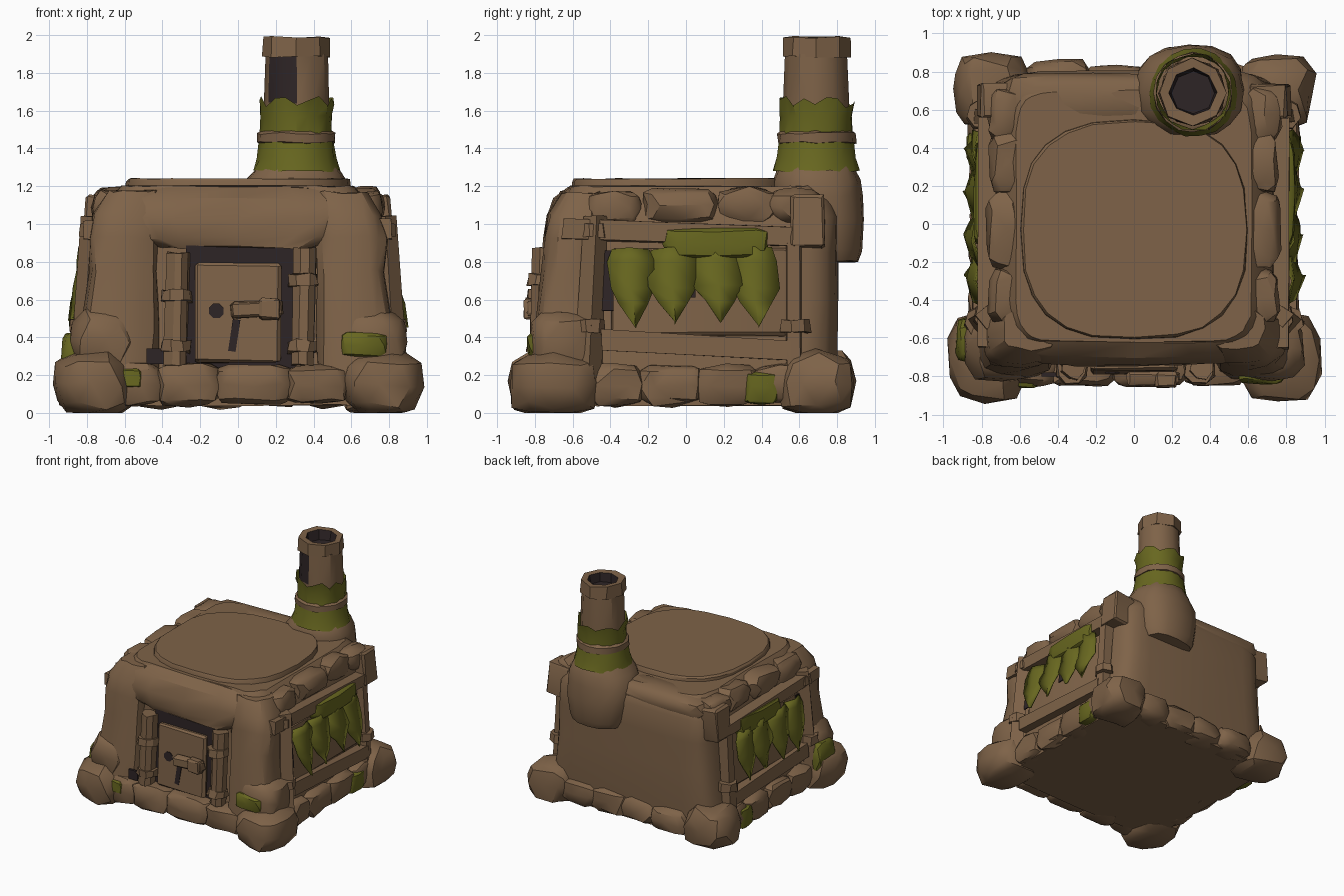
import bpy, bmesh, math, random
from mathutils import Vector, Matrix

random.seed(4)
if "Cube" in bpy.data.objects:
    bpy.data.objects.remove(bpy.data.objects["Cube"], do_unlink=True)


def material(name, rgb):
    m = bpy.data.materials.new(name)
    m.use_nodes = True
    m.diffuse_color = (*rgb, 1)
    m.node_tree.nodes["Principled BSDF"].inputs["Base Color"].default_value = (*rgb, 1)
    return m


MATS = [material("brown_clay", (0.21, 0.124, 0.065)),
        material("moss_green", (0.137, 0.135, 0.014)),
        material("dark_hollow", (0.027, 0.018, 0.019))]
BROWN, GREEN, DARK = range(3)
parts = []


def finish(name, bm, mat=BROWN, rule=None, wobble=0.0):
    """Turn a bmesh into an object; rule(face) may pick another colour."""
    for v in bm.verts:
        v.co += Vector([random.uniform(-wobble, wobble) for _ in range(3)])
    bmesh.ops.recalc_face_normals(bm, faces=bm.faces)
    for f in bm.faces:
        picked = rule(f) if rule else None
        f.material_index = mat if picked is None else picked
    me = bpy.data.meshes.new(name)
    bm.to_mesh(me)
    bm.free()
    for m in MATS:
        me.materials.append(m)
    ob = bpy.data.objects.new(name, me)
    bpy.context.collection.objects.link(ob)
    parts.append(ob)
    return ob


def rock(name, centre, half, mat=BROWN, square=0.6, wobble=0.014):
    """Boulder between a ball and a box, never reaching below the ground."""
    bm = bmesh.new()
    bmesh.ops.create_icosphere(bm, subdivisions=2, radius=1)
    for v in bm.verts:
        for i in range(3):
            c = v.co[i]
            v.co[i] = centre[i] + half[i] * math.copysign(abs(c) ** square, c)
            v.co[i] += random.uniform(-wobble, wobble)
        v.co.z = max(v.co.z, 0)
    return finish(name, bm, mat)


def loft(name, rings, power=2, segs=24, mat=BROWN, caps=True, rule=None, wobble=0.0, jag=None):
    """Skin rings of (cx, cy, hx, hy, z); jag makes one ring ragged."""
    bm = bmesh.new()
    rows = []
    for k, (cx, cy, hx, hy, z) in enumerate(rings):
        row = []
        for i in range(segs):
            a = math.tau * i / segs
            c, s = math.cos(a), math.sin(a)
            x = cx + hx * math.copysign(abs(c) ** (2 / power), c)
            y = cy + hy * math.copysign(abs(s) ** (2 / power), s)
            drop = random.uniform(0, 0.03) + 0.04 * (i % 3 == 0) if k == jag else 0
            row.append(bm.verts.new((x, y, z - drop)))
        rows.append(row)
    for a, b in zip(rows, rows[1:]):
        for i in range(segs):
            j = (i + 1) % segs
            bm.faces.new((a[i], a[j], b[j], b[i]))
    if caps:
        bm.faces.new(rows[0])
        bm.faces.new(rows[-1])
    return finish(name, bm, mat, rule, wobble)


def beam(name, p, q, r, sides=4, mat=BROWN, wobble=0.008):
    """Timber of even section from p to q."""
    p, q = Vector(p), Vector(q)
    bm = bmesh.new()
    bmesh.ops.create_cone(bm, cap_ends=True, segments=sides, radius1=r, radius2=r * 0.95,
                          depth=(q - p).length)
    turn = Matrix.Rotation(math.pi / sides, 4, "Z")
    aim = (q - p).to_track_quat("Z", "Y").to_matrix().to_4x4()
    bm.transform(Matrix.Translation((p + q) / 2) @ aim @ turn)
    return finish(name, bm, mat, wobble=wobble)


def box(name, centre, size, mat=BROWN, tilt=(0, 0, 0), wobble=0.006, bevel=0.012):
    bm = bmesh.new()
    bmesh.ops.create_cube(bm, size=1)
    bm.transform(Matrix.Diagonal((*size, 1)))
    if bevel:
        bmesh.ops.bevel(bm, geom=bm.edges[:], offset=bevel, segments=1, affect="EDGES")
    rot = Matrix.Rotation(tilt[0], 4, "X") @ Matrix.Rotation(tilt[1], 4, "Y")
    bm.transform(Matrix.Translation(centre) @ rot)
    return finish(name, bm, mat, wobble=wobble)


# Main clay body with rounded shoulders, and flat roof slab
loft("body", [(0, .03, .80, .75, .04), (0, .05, .79, .75, .3), (0, .07, .75, .735, .6),
              (0, .07, .74, .735, .85), (0, .07, .73, .735, 1.04), (0, .06, .68, .71, 1.13),
              (0, .04, .62, .66, 1.20)],
     power=8, segs=32, wobble=.005)
loft("roof_slab", [(0, -.03, .60, .58, 1.15), (0, -.03, .595, .575, 1.225),
                   (.005, -.03, .585, .565, 1.24)], power=2.75, segs=24, wobble=.004)

# Corner boulders, clay pillars and rim stones, left and right
for s, side in ((1, "left"), (-1, "right")):
    rock(f"front_boulder_{side}", (s * .765, -.70, .15), (.21, .24, .18), wobble=.02, square=.7)
    rock(f"back_boulder_{side}", (s * .745, .695, .15), (.20, .195, .18), wobble=.02, square=.65)
    rock(f"upper_boulder_{side}", (s * .70, -.65, .38), (.19, .19, .18), square=.75)
    loft(f"front_pillar_{side}", [(s * .63, -.61, .215, .21, .2), (s * .62, -.61, .21, .19, .45),
                                  (s * .60, -.60, .18, .165, .75), (s * .60, -.60, .19, .15, .93),
                                  (s * .58, -.585, .18, .145, 1.05), (s * .54, -.55, .14, .11, 1.17)],
         power=3, segs=16, wobble=.01)
    for i, (y, h, z) in enumerate(((-.38, .15, 1.08), (-.03, .21, 1.095), (.33, .17, 1.1), (.58, .14, 1.09))):
        rock(f"rim_stone_{side}_{i}", (s * (.66 + .01 * (i % 2)), y, z), (.10, h, .095), square=.6)
    # Base stones along the side
    for i, (y, h) in enumerate(((-.38, .16), (-.08, .17), (.22, .16), (.50, .15))):
        rock(f"side_base_stone_{side}_{i}", (s * .77, y, .15), (.095, h, .11), square=.5)
    rock(f"moss_base_stone_{side}", (s * .79, .40, .135), (.088, .09, .09), GREEN, square=.4, wobble=.006)

    # Timber frame of the side wall
    beam(f"side_front_post_{side}", (s * .83, -.53, .1), (s * .765, -.48, 1.04), .072)
    beam(f"side_back_post_{side}", (s * .815, .57, .25), (s * .77, .57, .9), .055)
    beam(f"side_top_beam_{side}", (s * .765, -.65, .97), (s * .765, .62, .93), .075)
    beam(f"side_low_beam_{side}", (s * .795, -.45, .38), (s * .795, .56, .33), .08)
    box(f"beam_end_{side}", (s * .715, .645, 1.01), (.20, .18, .27), tilt=(0, -s * .1, 0))
    for y, z, x in ((-.51, .46, .81), (.575, .46, .80), (-.49, .97, .76)):
        beam(f"side_lashing_{side}", (s * x, y, z - .035), (s * x, y, z + .035), .084, 7)
    box(f"side_panel_{side}", (s * .772, .07, .64), (.025, .93, .46), tilt=(0, -s * .09, 0))
    for y, w, z, h in ((-.425, .08, .70, .32), (.02, .06, .68, .14)):
        box(f"side_gap_{side}", (s * (.835 - .08 * z + .008), y, z), (.009, w, h), DARK,
            (0, -s * .09, 0), 0, 0)

    # Hanging leaf awning with ridged, overlapping pointed leaves
    for i, (y0, tip, wide) in enumerate(((-.30, .46, 1), (-.09, .47, 1), (.15, .48, 1.08), (.35, .46, 1))):
        bm = bmesh.new()
        rows = []
        for t, w in ((0, .10), (.15, .13), (.5, .122), (.72, .075), (1, .004)):
            z = .87 + (tip - .87) * t
            x = .80 + .085 * t
            rows.append([bm.verts.new((s * (x + b), y0 + w * wide * k + .03 * t, z))
                         for k, b in ((-1, 0), (0, .03 * (1 - t) + .008), (1, 0))])
        for a, b in zip(rows, rows[1:]):
            for k in range(2):
                bm.faces.new((a[k], a[k + 1], b[k + 1], b[k]))
        leaf = finish(f"awning_leaf_{side}_{i}", bm, GREEN, wobble=.011)
        leaf.modifiers.new("thickness", "SOLIDIFY").thickness = .01
    rock(f"awning_cover_{side}", (s * .785, .16, .90), (.055, .28, .08), GREEN, square=.35, wobble=.008)

# Moss cushions on the front corners
rock("side_moss", (-.85, -.61, .29), (.085, .12, .135), GREEN, square=.5, wobble=.008)
rock("corner_moss", (.67, -.76, .36), (.13, .08, .07), GREEN, square=.45, wobble=.008)
rock("base_moss", (-.56, -.81, .18), (.06, .05, .055), GREEN, square=.45, wobble=.005)

# Stones along the front and back base
for i, (x, h) in enumerate(((-.53, .13), (-.27, .17), (.08, .21), (.42, .17))):
    rock(f"front_base_stone_{i}", (x, -.735, .15), (h, .12, .11), square=.5)
for i, (x, d) in enumerate(((-.40, .14), (-.10, .10), (.18, .10), (.46, .12))):
    rock(f"back_base_stone_{i}", (x, .73, .14), (.18, d, .11), square=.6)

# Thick lintel and rear rim
loft("front_lintel", [(0, -.56, .43, .18, .875), (0, -.56, .60, .185, .93), (0, -.56, .66, .18, 1.04),
                      (0, -.55, .62, .15, 1.13), (0, -.53, .52, .09, 1.19)], power=4, segs=24, wobble=.011)
rock("rear_rim", (-.22, .66, 1.11), (.48, .13, .09), square=.5)

# Doorway, door and its hardware
box("door_opening", (.015, -.712, .56), (.58, .03, .66), DARK, wobble=0, bevel=0)
box("opening_corner", (-.44, -.79, .30), (.09, .02, .08), DARK, wobble=0, bevel=0)
box("door", (0, -.752, .53), (.45, .05, .53), tilt=(-.03, 0, 0), bevel=.015)
box("door_latch", (.10, -.81, .55), (.27, .07, .085), tilt=(0, -.05, 0))
box("latch_plate", (.17, -.82, .55), (.11, .08, .11))
beam("key_hole", (-.115, -.785, .54), (-.115, -.776, .54), .042, 8, DARK, 0)
box("door_crack", (-.02, -.785, .41), (.04, .009, .17), DARK, (0, .15, 0), 0, 0)
for x, top, high in ((-.325, .85, .62), (.345, .87, .70)):
    beam("door_post", (x - .005, -.765, .25), (x + .01, -.75, top), .066, 8)
    for z in (.35, high):
        beam("door_post_lashing", (x, -.765, z - .03), (x, -.76, z + .03), .085, 8)

# Chimney: swollen root, hollow stack, rim, ragged moss collars and a binding
X, Y = .31, .69
loft("chimney_root", [(X - .01, .76, .22, .15, .80), (X - .01, .74, .26, .20, .86),
                      (X - .02, .71, .285, .235, 1.02), (X - .02, .70, .29, .235, 1.15),
                      (X, Y, .265, .23, 1.23), (X, Y, .222, .212, 1.29), (X, Y, .17, .17, 1.36)],
     power=2.3, segs=16, wobble=.008)


def tube(*profile):
    return [(X, Y, r, r, z) for r, z in profile]


def stack_colour(f):
    c = f.calc_center_median()
    inner = math.hypot(c.x - X, c.y - Y) < .13 and c.z < 1.97
    broken = 1.62 < c.z < 1.88 and X - .13 < c.x < X and c.y < Y - .06
    return DARK if inner or broken else None


loft("chimney_stack", tube((.17, 1.30), (.175, 1.45), (.175, 1.64), (.165, 1.90)),
     segs=12, rule=stack_colour, wobble=.003)
loft("chimney_rim", tube((.155, 1.89), (.182, 1.885), (.178, 1.99), (.125, 1.985), (.11, 1.905)),
     segs=8, rule=stack_colour, wobble=.006)
loft("chimney_hollow", tube((.11, 1.903), (.112, 1.908)), segs=8, mat=DARK)
loft("moss_skirt", tube((.232, 1.28), (.212, 1.35), (.195, 1.45)), segs=18, mat=GREEN,
     caps=False, wobble=.006)
loft("moss_collar", tube((.19, 1.47), (.188, 1.57), (.203, 1.675)), segs=20, mat=GREEN,
     caps=False, wobble=.009, jag=2)
loft("chimney_binding", tube((.18, 1.425), (.208, 1.43), (.208, 1.48), (.18, 1.495)), segs=16, wobble=.007)

# Smooth shading with crisp chiselled edges
bpy.ops.object.select_all(action="DESELECT")
for ob in parts:
    ob.select_set(True)
bpy.context.view_layer.objects.active = parts[0]
bpy.ops.object.shade_smooth_by_angle(angle=math.radians(32))
